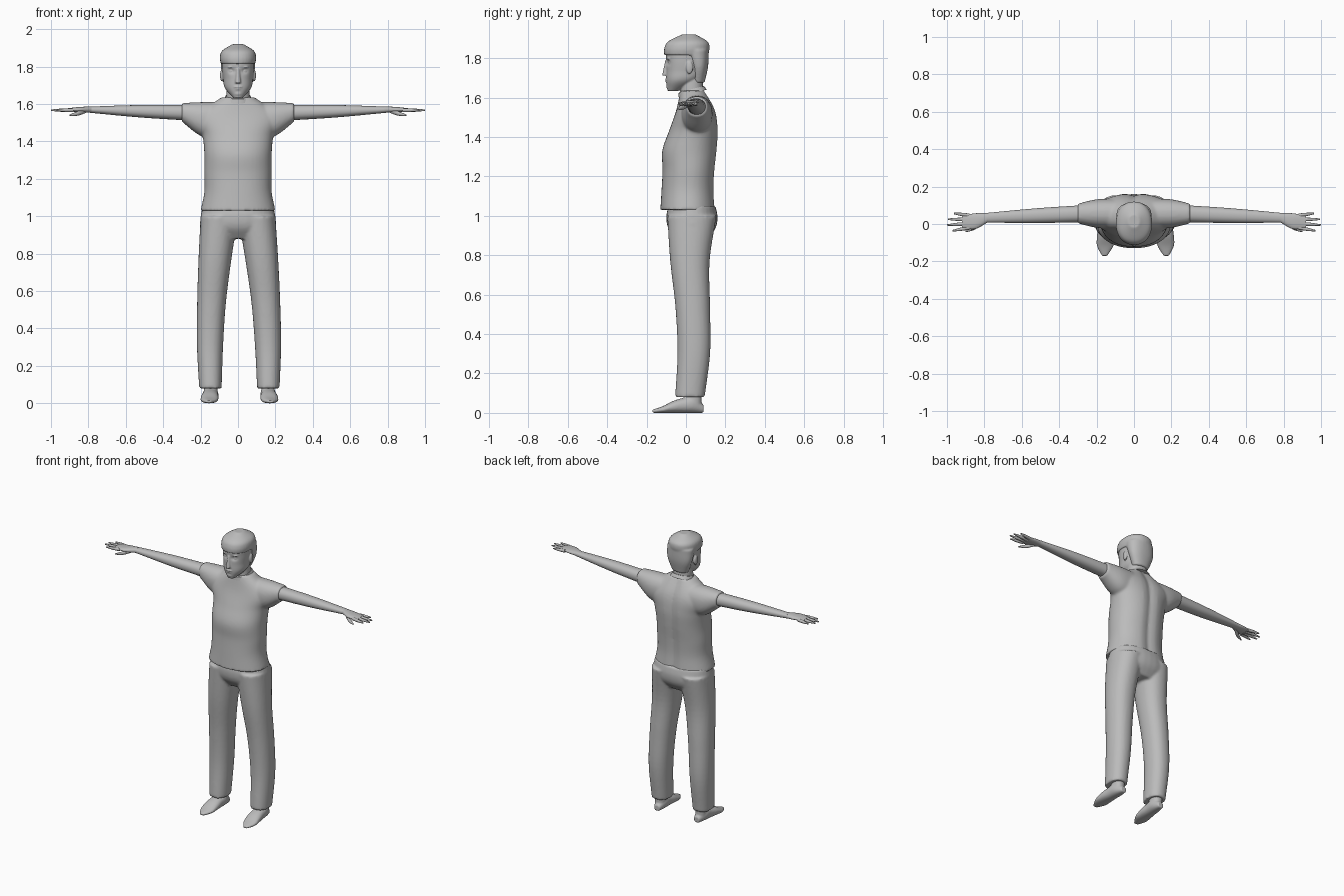
import bpy, bmesh, math
from mathutils import Vector, Matrix

cube = bpy.data.objects.get("Cube")
if cube:
    bpy.data.objects.remove(cube, do_unlink=True)

colour = (.5, .5, .5, 1)
grey = bpy.data.materials.new("plain grey")
grey.use_nodes = True
grey.diffuse_color = colour
grey.node_tree.nodes["Principled BSDF"].inputs["Base Color"].default_value = colour


def curve(keys, t):
    """Smooth value at t along evenly spaced keys; a single number stays constant."""
    if not isinstance(keys, tuple):
        return keys
    last = len(keys) - 1
    i = min(int(t * last), last - 1)
    u = t * last - i
    p, q = keys[i], keys[i + 1]
    before = keys[i - 1] if i else 2 * p - q
    after = keys[i + 2] if i + 2 <= last else 2 * q - p
    tangent_p, tangent_q = (q - before) / 2, (after - p) / 2
    ease = u * u * (3 - 2 * u)
    return (p + (q - p) * ease + tangent_p * u * (1 - u) ** 2 - tangent_q * u * u * (1 - u))


def loft(bm, axis, start, end, centre_a, half_a, centre_b, half_b, side=1, warp=None,
         segments=32, steps=24, power=2.2):
    """Skin rounded cross-sections along an axis; a and b are the two other axes in order."""
    rings = []
    for step in range(steps + 1):
        t = step / steps
        along = start + (end - start) * t
        ca, ra, cb, rb = (curve(keys, t) for keys in (centre_a, half_a, centre_b, half_b))
        ring = []
        for k in range(segments):
            c, s = math.cos(math.tau * k / segments), math.sin(math.tau * k / segments)
            a = ca + ra * math.copysign(abs(c) ** (2 / power), c)
            b = cb + rb * math.copysign(abs(s) ** (2 / power), s)
            point = Vector({"x": (along, a, b), "y": (a, along, b), "z": (a, b, along)}[axis])
            point.x *= side
            ring.append(bm.verts.new(warp(point) if warp else point))
        rings.append(ring)
    for lower, upper in zip(rings, rings[1:]):
        for k in range(segments):
            bm.faces.new((lower[k], lower[k - 1], upper[k - 1], upper[k]))
    bm.faces.new(rings[0])
    bm.faces.new(rings[-1])


def ball(bm, centre, size):
    place = Matrix.Translation(centre) @ Matrix.Diagonal((*size, 1))
    bmesh.ops.create_uvsphere(bm, u_segments=20, v_segments=12, radius=1, matrix=place)


def finish(bm, name, voxel=None, softness=4):
    """Turn the mesh into a smooth object, blending overlapping volumes if a voxel is given."""
    bmesh.ops.recalc_face_normals(bm, faces=bm.faces)
    mesh = bpy.data.meshes.new(name)
    bm.to_mesh(mesh)
    bm.free()
    mesh.materials.append(grey)
    part = bpy.data.objects.new(name, mesh)
    bpy.context.collection.objects.link(part)
    bpy.ops.object.select_all(action="DESELECT")
    part.select_set(True)
    bpy.context.view_layer.objects.active = part
    bpy.ops.object.shade_smooth_by_angle(angle=math.radians(50))
    if voxel:
        blend = part.modifiers.new("blend", "REMESH")
        blend.mode, blend.voxel_size, blend.use_smooth_shade = "VOXEL", voxel, True
        soften = part.modifiers.new("soften", "SMOOTH")
        soften.factor, soften.iterations = .5, softness


def spine_groove(point):
    if point.y > .05:
        point.y -= .014 * math.exp(-(point.x / .03) ** 2)
    return point


def lean(point):
    point.x += .008 * max(0, 1 - point.z)
    return point


def eye_sockets(point):
    if point.y < -.02:
        across, up = (abs(point.x) - .034) / .016, (point.z - 1.777) / .012
        point.y += .011 * math.exp(-across ** 2 - up ** 2)
    return point


# Shirt: torso blended with short sleeves
bm = bmesh.new()
loft(bm, "z", 1.03, 1.635, centre_a=0, half_a=(.2, .18, .18, .18, .19, .22, .09),
     centre_b=(.01, .01, .015, .02, .04, .05, .035),
     half_b=(.14, .134, .134, .14, .125, .1, .063),
     segments=48, steps=36, warp=spine_groove)
for side in (1, -1):
    loft(bm, "x", .1, .3, centre_a=.056, half_a=(.08, .076, .053),
         centre_b=(1.51, 1.52, 1.555), half_b=(.1, .09, .05), side=side)
finish(bm, "shirt", voxel=.008)

# Collar band, higher at the back
bm = bmesh.new()
tilt = Matrix.Translation((0, .03, 1.633)) @ Matrix.Rotation(.25, 4, "X")
loft(bm, "z", -.012, .01, centre_a=0, half_a=(.078, .066), centre_b=0, half_b=(.074, .066),
     steps=4, warp=lambda point: tilt @ point)
finish(bm, "collar")

# Trousers: hips blended with two legs
bm = bmesh.new()
loft(bm, "z", .88, 1.05, centre_a=0, half_a=(.15, .2, .2, .19),
     centre_b=.03, half_b=(.08, .12, .13, .12))
for side in (1, -1):
    loft(bm, "z", .08, 1, centre_a=(.155, .155, .145, .125, .1), half_a=(.06, .07, .077, .088, .1),
         centre_b=(.02, .04, .034, .02, .03), half_b=(.075, .083, .088, .1, .125),
         side=side, warp=lean)
finish(bm, "trousers", voxel=.008)

for side, label in ((1, "left"), (-1, "right")):
    # Bare foot with ankle, sole resting on the floor
    bm = bmesh.new()
    height = (.02, .042, .038, .03, .017, .008)
    loft(bm, "y", .09, -.17, centre_a=(.15, .165), half_a=(.02, .04, .043, .047, .044, .015),
         centre_b=height, half_b=height, side=side, warp=lean)
    loft(bm, "z", .03, .13, centre_a=.153, half_a=.036, centre_b=.035, half_b=.044,
         side=side, warp=lean)
    finish(bm, label + "_foot", voxel=.005)

    # Arm and palm
    bm = bmesh.new()
    loft(bm, "x", .25, .8, centre_a=(.056, .033), half_a=(.046, .039, .025),
         centre_b=(1.553, 1.57), half_b=(.042, .033, .016), side=side)
    loft(bm, "x", .78, .92, centre_a=(.034, .015, .012), half_a=(.024, .042, .032),
         centre_b=1.57, half_b=(.017, .014, .006), side=side)
    # Fingers fan out, the middle ones longest
    for finger in range(4):
        root = .022 * finger - .02
        tip = 1.004 - .02 * abs(finger - 1.4) ** 1.5
        thickness = (.01, .009, .004)
        loft(bm, "x", .88, tip, centre_a=(root, root * 1.4 - .008), half_a=thickness,
             centre_b=1.567, half_b=thickness, side=side, segments=12, steps=8)
    # Thumb
    thickness = (.012, .012, .004)
    loft(bm, "x", .81, .9, centre_a=(.012, -.02, -.04), half_a=thickness,
         centre_b=(1.566, 1.55, 1.54), half_b=thickness, side=side, segments=12, steps=8)
    finish(bm, label + "_arm")

# Head: skull, neck and nose
bm = bmesh.new()
loft(bm, "z", 1.634, 1.89, centre_a=0, half_a=(.025, .07, .08, .085, .084, .06),
     centre_b=(-.065, -.02, 0, 0, 0, 0), half_b=(.028, .08, .1, .1, .1, .075),
     segments=64, steps=48, warp=eye_sockets)
loft(bm, "z", 1.57, 1.74, centre_a=0, half_a=(.066, .058), centre_b=.03, half_b=(.062, .052))
loft(bm, "z", 1.712, 1.79, centre_a=0, half_a=(.016, .012, .009),
     centre_b=(-.103, -.093), half_b=(.018, .012))
# Lips and chin
ball(bm, (0, -.094, 1.691), (.026, .013, .005))
ball(bm, (0, -.091, 1.68), (.022, .013, .006))
ball(bm, (0, -.083, 1.655), (.024, .017, .014))
# Brows, eyes and ears
for side in (1, -1):
    ball(bm, (side * .034, -.083, 1.797), (.022, .014, .005))
    ball(bm, (side * .034, -.078, 1.776), (.014, .011, .008))
    ball(bm, (side * .087, .018, 1.752), (.009, .018, .032))
finish(bm, "head", voxel=.004, softness=3)

# Hair: fringed cap over a longer back
bm = bmesh.new()
loft(bm, "z", 1.815, 1.92, centre_a=0, half_a=(.092, .097, .085, .03),
     centre_b=(0, .014), half_b=(.111, .115, .1, .035))
loft(bm, "z", 1.675, 1.84, centre_a=0, half_a=(.055, .086, .094),
     centre_b=(.06, .065, .05), half_b=(.034, .047, .066))
finish(bm, "hair", voxel=.006)
